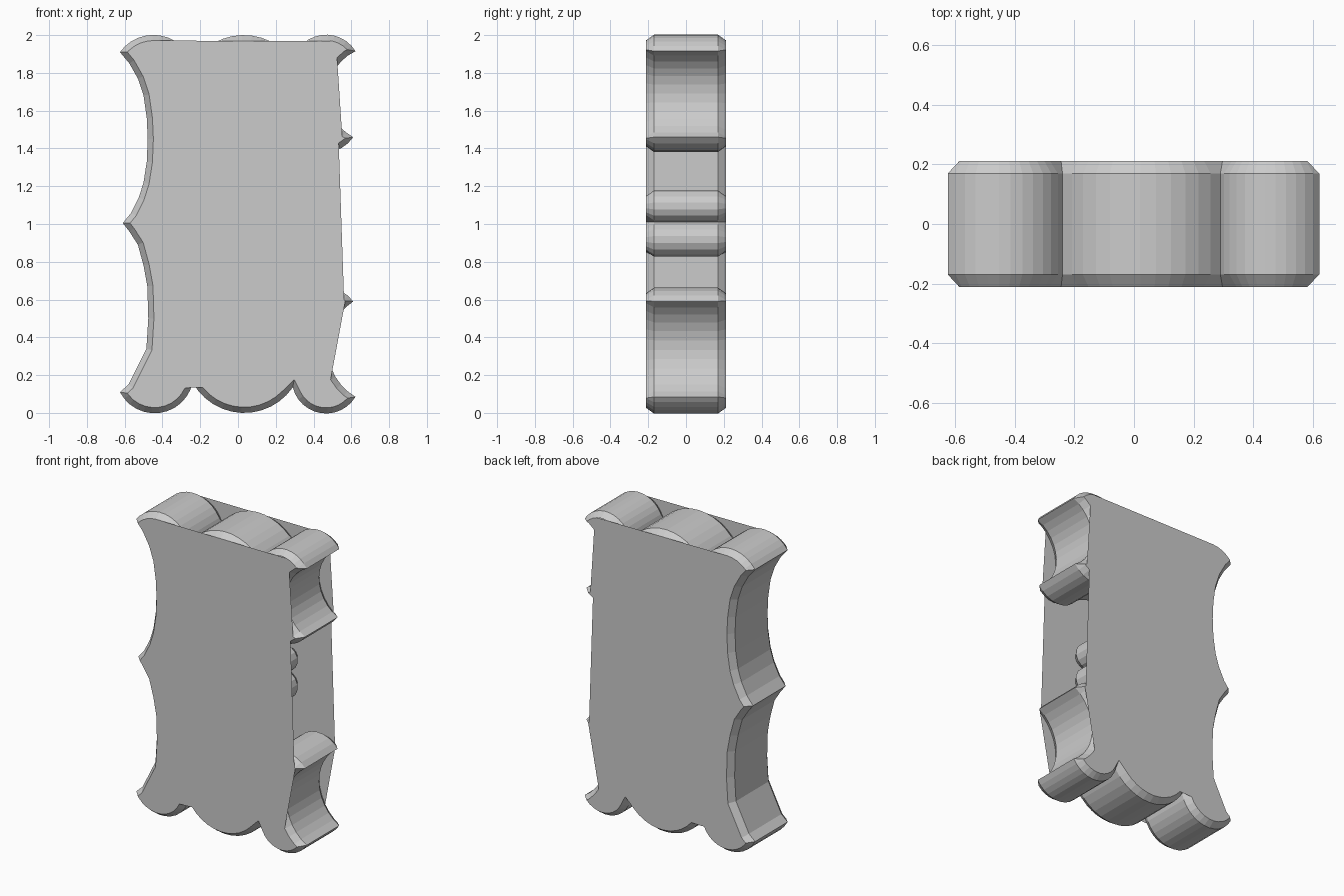
import bpy, bmesh, math
from mathutils import Vector
from mathutils.geometry import tessellate_polygon

if "Cube" in bpy.data.objects:
    bpy.data.objects.remove(bpy.data.objects["Cube"])

Y_SIDE, Y_FACE, INSET = 0.17, 0.212, 0.03


def arc(p, m, q, n=12):
    """Points on the circle from p through m, leaving out q."""
    (ax, ay), (bx, by), (cx, cy) = p, m, q
    d = 2 * (ax * (by - cy) + bx * (cy - ay) + cx * (ay - by))
    a2, b2, c2 = ax * ax + ay * ay, bx * bx + by * by, cx * cx + cy * cy
    ox = (a2 * (by - cy) + b2 * (cy - ay) + c2 * (ay - by)) / d
    oy = (a2 * (cx - bx) + b2 * (ax - cx) + c2 * (bx - ax)) / d
    r = math.hypot(ax - ox, ay - oy)
    a0, a1 = math.atan2(ay - oy, ax - ox), math.atan2(cy - oy, cx - ox)
    if d > 0 and a1 < a0:
        a1 += math.tau
    if d < 0 and a1 > a0:
        a1 -= math.tau
    return [Vector((ox + r * math.cos(a0 + (a1 - a0) * i / n),
                    oy + r * math.sin(a0 + (a1 - a0) * i / n))) for i in range(n)]


# scalloped outline, clockwise from the top left tip
V = Vector
outline = []
outline += arc((-.625, 1.91), (-.47, 2.0), (-.24, 1.85))
outline += arc((-.24, 1.85), (.02, 2.0), (.29, 1.865))
outline += arc((.29, 1.865), (.495, 2.0), (.622, 1.915))
# upper right end and underside
outline += arc((.622, 1.915), (.475, 1.69), (.61, 1.46))
outline += arc((.61, 1.46), (.50, 1.385), (.32, 1.46), 8)
outline += arc((.32, 1.46), (.15, 1.50), (.0, 1.44), 4)
# recess with a two-lobed middle bar
outline += [V((.0, 1.44)), V((.0, 1.17)), V((.12, 1.13))]
outline += arc((.20, 1.17), (.31, 1.13), (.24, 1.01), 8)
outline += arc((.24, 1.01), (.31, .88), (.20, .83), 8)
outline += [V((.20, .83)), V((.12, .87)), V((.0, .83)), V((.0, .60))]
# lower right end
outline += arc((.0, .60), (.15, .54), (.32, .58), 4)
outline += arc((.32, .58), (.50, .66), (.61, .59), 8)
outline += arc((.61, .59), (.475, .34), (.622, .085))
# bottom lobes
outline += arc((.622, .085), (.50, 0), (.29, .135))
outline += arc((.29, .135), (.02, 0), (-.24, .16))
outline += arc((-.24, .16), (-.47, 0), (-.625, .11))
# left side hollows
outline += [V(p) for p in [(-.625, .11), (-.58, .15), (-.485, .34), (-.475, .5), (-.48, .67),
                           (-.50, .78), (-.53, .89), (-.575, .96), (-.61, 1.005), (-.565, 1.06),
                           (-.525, 1.14), (-.50, 1.22), (-.483, 1.33), (-.478, 1.45),
                           (-.483, 1.56), (-.50, 1.68), (-.53, 1.77), (-.575, 1.85)]]

# mitred inset of the outline for the chamfer
N = len(outline)
inner = []
for i, p in enumerate(outline):
    e0 = (p - outline[i - 1]).normalized()
    e1 = (outline[(i + 1) % N] - p).normalized()
    n = (V((e0.y, -e0.x)) + V((e1.y, -e1.x))).normalized()
    inner.append(p + n * min(INSET / max(n.dot(V((e0.y, -e0.x))), .1), INSET * 1.4))


def in_cover(p):
    """The flat covers skip over the top dips and the right hand recess."""
    if p.y > 1.5 and -.46 < p.x < .49 and p.x > -.44:
        return False
    if .2 < p.y < 1.87 and p.x > -.3:
        return p.x > .52 + (1.83 - p.y) * .03
    return True


cover = [p for p in inner if in_cover(p)]


def finish(name, bm):
    mesh = bpy.data.meshes.new(name)
    bm.to_mesh(mesh)
    bm.free()
    ob = bpy.data.objects.new(name, mesh)
    bpy.context.collection.objects.link(ob)
    return ob


# chamfered wall running round the outline
bm = bmesh.new()
rings = [[bm.verts.new((p.x, y, p.y)) for p in pts] for pts, y in
         [(inner, -Y_FACE), (outline, -Y_SIDE), (outline, Y_SIDE), (inner, Y_FACE)]]
for a, b in zip(rings, rings[1:]):
    for i in range(N):
        j = (i + 1) % N
        bm.faces.new((a[i], b[i], b[j], a[j]))
wall = finish("scalloped_wall", bm)
wall.data.shade_flat()

# flat front and back covers
for name, y in (("front_cover", -Y_FACE), ("back_cover", Y_FACE)):
    bm = bmesh.new()
    vs = [bm.verts.new((p.x, y, p.y)) for p in cover]
    for tri in tessellate_polygon([[V((p.x, p.y, 0)) for p in cover]]):
        bm.faces.new([vs[k] for k in tri])
    for f in bm.faces:
        f.normal_update()
        if f.normal.y * y < 0:
            f.normal_flip()
    finish(name, bm)
